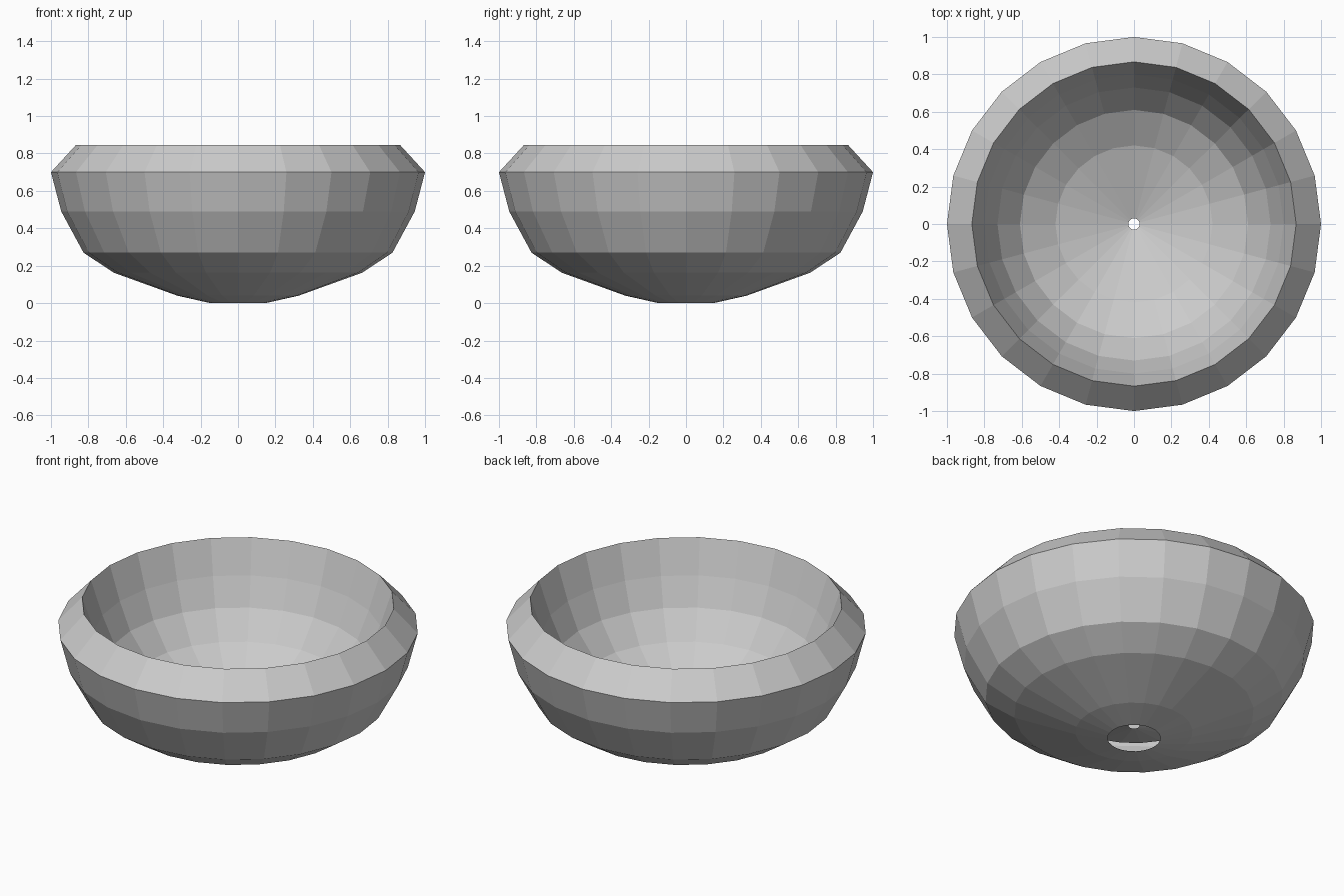
import bpy
import bmesh
import math

old = bpy.data.objects.get("Cube")
if old:
    bpy.data.objects.remove(old, do_unlink=True)

SIDES = 24

# Plain clay grey for the whole bowl
grey = bpy.data.materials.new("plain_grey")
grey.use_nodes = True
colour = (0.6, 0.6, 0.6, 1.0)
grey.diffuse_color = colour
grey.node_tree.nodes["Principled BSDF"].inputs["Base Color"].default_value = colour

# Radius and height: up the outer wall, over the rim, down the inner wall
outer_wall = [(0.147, 0.0), (0.325, 0.04), (0.665, 0.163), (0.826, 0.27),
              (0.945, 0.49), (1.0, 0.70)]
rim = [(0.867, 0.845)]
inner_wall = [(0.80, 0.643), (0.73, 0.478), (0.61, 0.325), (0.42, 0.21),
              (0.03, 0.078)]


def lathe(name, profile, material):
    """Spin a profile round the z axis into a faceted, open-ended shell."""
    bm = bmesh.new()
    verts = [bm.verts.new((r, 0, z)) for r, z in profile]
    edges = [bm.edges.new(pair) for pair in zip(verts, verts[1:])]
    bmesh.ops.spin(bm, geom=verts + edges, cent=(0, 0, 0), axis=(0, 0, 1),
                   angle=math.tau, steps=SIDES, use_merge=True)
    bmesh.ops.remove_doubles(bm, verts=bm.verts[:], dist=0.0005)
    bmesh.ops.recalc_face_normals(bm, faces=bm.faces[:])
    mesh = bpy.data.meshes.new(name)
    bm.to_mesh(mesh)
    bm.free()
    mesh.materials.append(material)
    obj = bpy.data.objects.new(name, mesh)
    bpy.context.collection.objects.link(obj)
    return obj


# Hollow double-walled bowl with a small drain hole
lathe("bowl", outer_wall + rim + inner_wall, grey)
